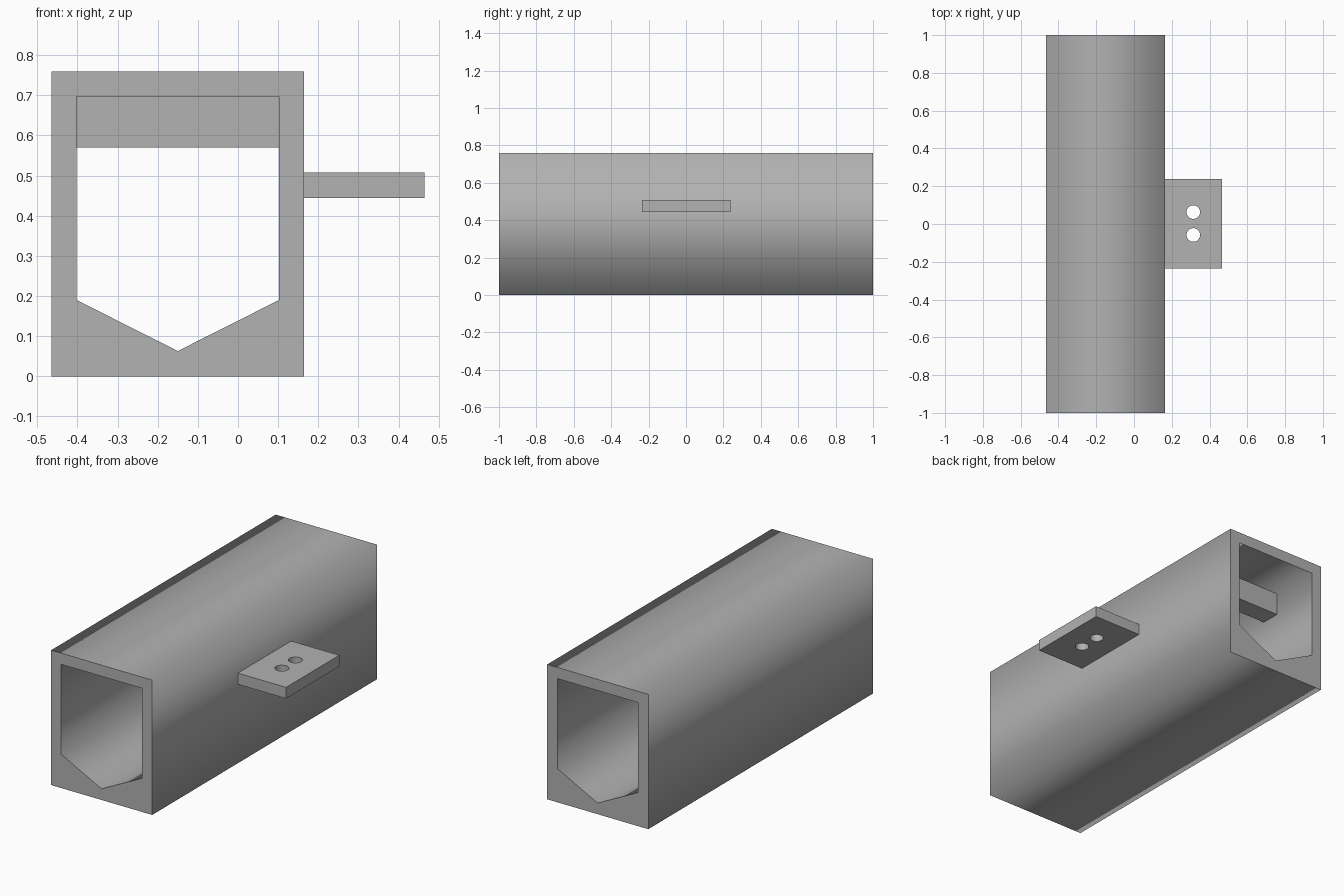
import bpy
from math import cos, sin, pi, radians

cube = bpy.data.objects.get("Cube")
if cube:
    bpy.data.objects.remove(cube, do_unlink=True)

grey = bpy.data.materials.new("plain_grey")
grey.use_nodes = True
grey.diffuse_color = (0.445, 0.445, 0.445, 1)
grey.node_tree.nodes["Principled BSDF"].inputs["Base Color"].default_value = grey.diffuse_color


def rect(x0, x1, y0, y1):
    return [(x0, y0), (x1, y0), (x1, y1), (x0, y1)]


def circle(cx, cy, r, sides=32):
    return [(cx + r * cos(2 * pi * i / sides), cy + r * sin(2 * pi * i / sides))
            for i in range(sides)]


def extruded(name, outlines, depth, location, upright=False):
    """Flat profile (first outline is the edge, the rest are holes) given thickness."""
    curve = bpy.data.curves.new(name + "_profile", "CURVE")
    curve.dimensions = "2D"
    curve.fill_mode = "BOTH"
    curve.extrude = depth / 2
    for outline in outlines:
        spline = curve.splines.new("POLY")
        spline.points.add(len(outline) - 1)
        for point, (x, y) in zip(spline.points, outline):
            point.co = (x, y, 0, 1)
        spline.use_cyclic_u = True
    obj = bpy.data.objects.new(name, curve)
    bpy.context.collection.objects.link(obj)
    obj.location = location
    if upright:
        obj.rotation_euler.x = radians(90)
    bpy.ops.object.select_all(action="DESELECT")
    obj.select_set(True)
    bpy.context.view_layer.objects.active = obj
    bpy.ops.object.convert(target="MESH")
    obj = bpy.context.view_layer.objects.active
    obj.data.materials.clear()
    obj.data.materials.append(grey)
    return obj


# Long box tube with a V-shaped floor
left, right, top, wall = -0.465, 0.165, 0.76, 0.063
middle = (left + right) / 2
opening = [(left + wall, 0.19), (middle, wall), (right - wall, 0.19),
           (right - wall, top - wall), (left + wall, top - wall)]
extruded("tube_body", [rect(left, right, 0, top), opening], 2, (0, 0, 0), upright=True)

# Crossbar under the ceiling near the back end, let into the walls
extruded("inner_crossbar",
         [rect(left + wall / 2, right - wall / 2, 0.57, top - wall / 2)],
         0.11, (0, 0.655, 0), upright=True)

# Side mounting tab with two screw holes
tab = extruded("mounting_tab",
               [rect(right - wall / 2, 0.465, -0.236, 0.238),
                circle(0.314, 0.063, 0.036), circle(0.314, -0.058, 0.036)],
               wall, (0, 0, 0.476))
bpy.ops.object.shade_smooth_by_angle(angle=radians(30))
